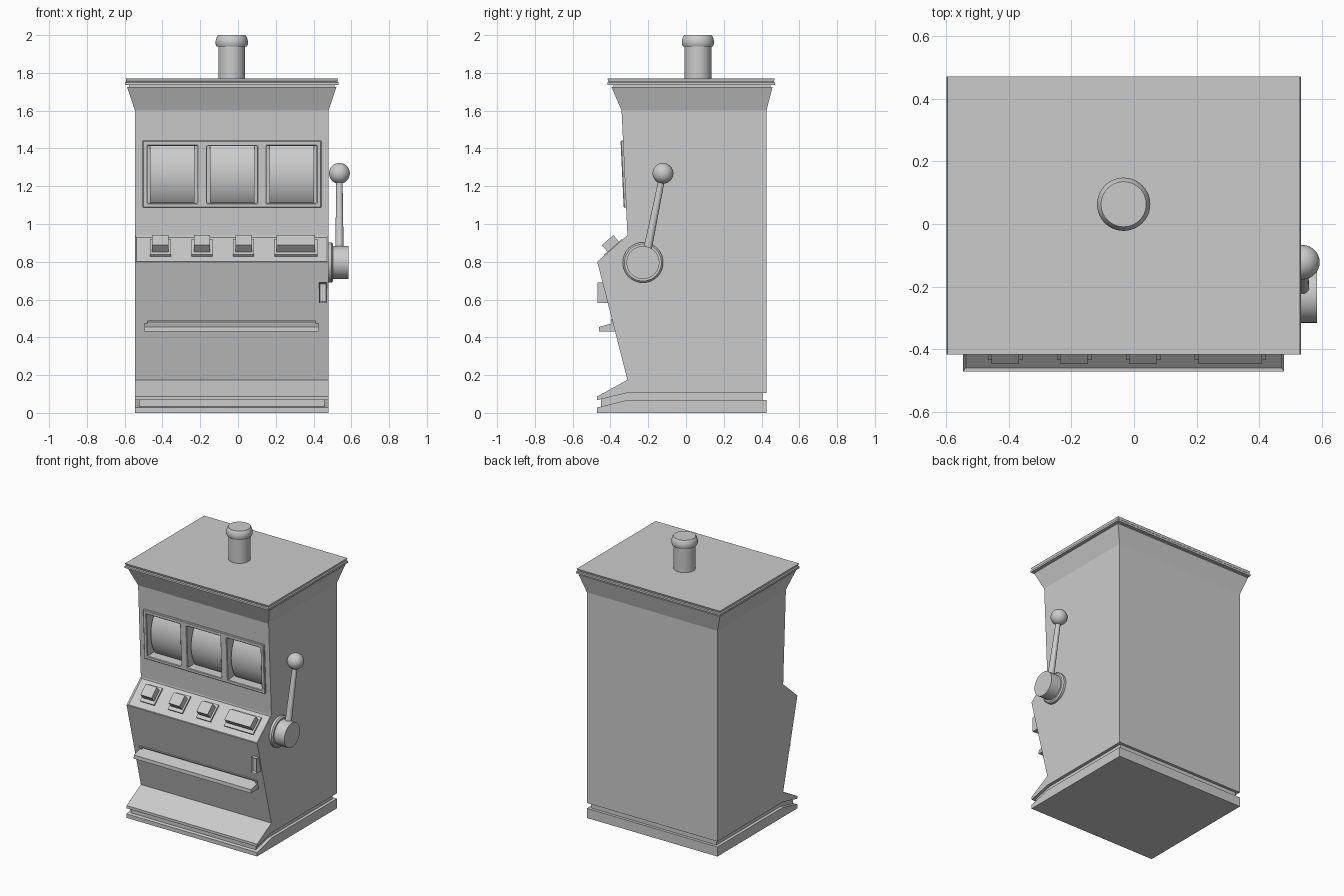
import bpy, bmesh, math
from mathutils import Matrix, Vector

old = bpy.data.objects.get("Cube")
if old:
    bpy.data.objects.remove(old, do_unlink=True)

grey = bpy.data.materials.new("plain grey")
grey.use_nodes = True
COLOUR = (0.6, 0.6, 0.6, 1)
grey.diffuse_color = COLOUR
grey.node_tree.nodes["Principled BSDF"].inputs["Base Color"].default_value = COLOUR

LEFT, RIGHT, BACK = -0.545, 0.479, 0.426
MID = (LEFT + RIGHT) / 2


def finish(name, bm):
    bmesh.ops.recalc_face_normals(bm, faces=bm.faces)
    mesh = bpy.data.meshes.new(name)
    bm.to_mesh(mesh)
    bm.free()
    mesh.materials.append(grey)
    obj = bpy.data.objects.new(name, mesh)
    bpy.context.collection.objects.link(obj)
    return obj


def prism(name, profile, x0, x1, recess=None):
    """Extrude a (y, z) profile along x; recess = (normal, margin, depth) sinks one face."""
    bm = bmesh.new()
    a = [bm.verts.new((x0, y, z)) for y, z in profile]
    b = [bm.verts.new((x1, y, z)) for y, z in profile]
    bm.faces.new(a)
    bm.faces.new(b)
    for i in range(len(a)):
        j = (i + 1) % len(a)
        bm.faces.new((a[i], a[j], b[j], b[i]))
    bmesh.ops.recalc_face_normals(bm, faces=bm.faces)
    if recess:
        normal, margin, depth = recess
        bm.normal_update()
        face = max(bm.faces, key=lambda f: f.normal.dot(normal))
        bmesh.ops.inset_individual(bm, faces=[face], thickness=margin, depth=-depth)
    return finish(name, bm)


def plate(name, x0, x1, line, s0, s1, d0, d1):
    """Block on a sloped panel: s runs up the panel, d stands out from it."""
    a, b = Vector(line[0]), Vector(line[1])
    u = (b - a).normalized()
    n = Vector((-u.y, u.x))
    pts = [a + u * s + n * d for s, d in ((s0, d0), (s1, d0), (s1, d1), (s0, d1))]
    return prism(name, [tuple(p) for p in pts], x0, x1)


def rod(name, start, end, r0, r1, sides=40):
    start, end = Vector(start), Vector(end)
    axis = end - start
    turn = axis.to_track_quat('Z', 'Y').to_matrix().to_4x4()
    bm = bmesh.new()
    bmesh.ops.create_cone(bm, cap_ends=True, segments=sides, radius1=r0, radius2=r1,
                          depth=axis.length,
                          matrix=Matrix.Translation((start + end) / 2) @ turn)
    return finish(name, bm)


def loft(name, rings):
    """Skin equal-length rings of points, closing both ends."""
    bm = bmesh.new()
    loops = [[bm.verts.new(p) for p in ring] for ring in rings]
    for lo, hi in zip(loops, loops[1:]):
        for i in range(len(lo)):
            j = (i + 1) % len(lo)
            bm.faces.new((lo[i], lo[j], hi[j], hi[i]))
    bm.faces.new(loops[0])
    bm.faces.new(loops[-1])
    return finish(name, bm)


def cut(target, cutter):
    mod = target.modifiers.new("cut", 'BOOLEAN')
    mod.operation = 'DIFFERENCE'
    mod.solver = 'EXACT'
    mod.object = cutter
    bpy.context.view_layer.objects.active = target
    bpy.ops.object.modifier_apply(modifier=mod.name)


# Panel lines on the front of the cabinet
DESK = ((-0.47, 0.80), (-0.31, 0.94))
SCREEN = ((-0.31, 0.94), (-0.341, 1.60))
BELLY = ((-0.31, 0.175), (-0.47, 0.80))

# Cabinet with a sunken button desk
cabinet = prism("cabinet", [
    (BACK, 0.106), (-0.31, 0.106), (-0.47, 0.068), (-0.47, 0.087), BELLY[0],
    DESK[0], DESK[1], SCREEN[1], (BACK, 1.60)], LEFT, RIGHT,
    (Vector((0, -0.66, 0.75)), 0.012, 0.007))

# Plinth and the narrower core in the gap above it
prism("plinth", [(BACK, 0), (BACK, 0.068), (-0.31, 0.068), (-0.47, 0.028), (-0.47, 0)],
      LEFT, RIGHT)
prism("plinth_core", [(BACK - 0.02, 0.05), (BACK - 0.02, 0.12), (-0.31, 0.12),
                      (-0.45, 0.078), (-0.45, 0.02), (-0.31, 0.05)],
      LEFT + 0.022, RIGHT - 0.022)

# Reel windows: frame, openings and curved reels
frame = plate("window_frame", -0.505, 0.442, SCREEN, 0.147, 0.502, -0.004, 0.013)
for i, x0 in enumerate((-0.479, -0.163, 0.152)):
    x1 = x0 + 0.264
    cutter = plate("window_cutter", x0, x1, SCREEN, 0.171, 0.474, -0.08, 0.05)
    cut(cabinet, cutter)
    cut(frame, cutter)
    bpy.data.objects.remove(cutter, do_unlink=True)
    rod(f"reel_{i + 1}", (x0 + 0.014, -0.063, 1.262), (x1 - 0.014, -0.063, 1.262),
        0.25, 0.25, 72)
bevel = frame.modifiers.new("soft_edge", 'BEVEL')
bevel.width = 0.004
bevel.segments = 1

# Buttons: three small and one wide
for i, (x0, x1) in enumerate(((-0.466, -0.355), (-0.246, -0.135),
                              (-0.026, 0.085), (0.193, 0.42))):
    plate(f"button_base_{i + 1}", x0, x1, DESK, 0.052, 0.178, -0.012, 0.004)
    plate(f"button_{i + 1}", x0 + 0.012, x1 - 0.012, DESK, 0.076, 0.157, -0.01, 0.05)

# Payout tray under a narrow slot
slot = plate("slot_cutter", -0.48, 0.41, BELLY, 0.29, 0.325, -0.03, 0.05)
cut(cabinet, slot)
bpy.data.objects.remove(slot, do_unlink=True)
plate("tray_lip", -0.495, 0.425, BELLY, 0.324, 0.333, -0.01, 0.006)
for side, x0 in (("right", -0.495), ("left", 0.41)):
    plate(f"tray_end_{side}", x0, x0 + 0.015, BELLY, 0.27, 0.333, -0.01, 0.006)
prism("tray", [(-0.462, 0.43), (-0.46, 0.455), (-0.36, 0.482), (-0.355, 0.43)],
      -0.495, 0.425)

# Coin slot
prism("coin_slot", [(-0.468, 0.583), (-0.468, 0.69), (-0.40, 0.69), (-0.40, 0.583)],
      0.429, 0.471, (Vector((0, -1, 0)), 0.009, 0.015))

# Flared crown: height and overhang to the sides, front and back
crown = ((1.60, 0, 0, 0), (1.725, 0.042, 0.053, 0.032), (1.725, 0.032, 0.043, 0.022),
         (1.737, 0.032, 0.043, 0.022), (1.737, 0.053, 0.075, 0.044),
         (1.75, 0.053, 0.075, 0.044), (1.755, 0.047, 0.069, 0.039),
         (1.76, 0.047, 0.072, 0.041), (1.77, 0.05, 0.075, 0.044))
loft("crown", [[(LEFT - s, -0.341 - f, z), (RIGHT + s, -0.341 - f, z),
                (RIGHT + s, BACK + b, z), (LEFT - s, BACK + b, z)]
               for z, s, f, b in crown])

# Beacon on the roof
beacon = ((1.76, 0.071), (1.94, 0.071), (1.94, 0.079), (1.952, 0.085),
          (1.97, 0.085), (1.988, 0.08), (2.0, 0.072))
turns = [math.tau * k / 40 for k in range(40)]
loft("beacon", [[(MID + r * math.cos(t), 0.063 + r * math.sin(t), z) for t in turns]
                for z, r in beacon])

# Pull lever on the left side
PIVOT = (-0.228, 0.796)
rod("lever_flange", (RIGHT - 0.01, *PIVOT), (0.496, *PIVOT), 0.107, 0.107, 48)
rod("lever_flange_edge", (0.496, *PIVOT), (0.504, *PIVOT), 0.107, 0.098, 48)
rod("lever_hub", (0.49, *PIVOT), (0.584, *PIVOT), 0.087, 0.087, 48)
rod("lever_arm", (0.537, -0.217, 0.80), (0.537, -0.122, 1.268), 0.023, 0.016, 24)
ball = bmesh.new()
bmesh.ops.create_uvsphere(ball, u_segments=32, v_segments=20, radius=0.055,
                          matrix=Matrix.Translation((0.537, -0.122, 1.268)))
finish("lever_ball", ball)

# Smooth the round parts
bpy.ops.object.select_all(action='DESELECT')
for obj in bpy.data.objects:
    if obj.name.startswith(("reel", "lever", "beacon")):
        obj.select_set(True)
        bpy.context.view_layer.objects.active = obj
bpy.ops.object.shade_smooth_by_angle(angle=math.radians(30))
